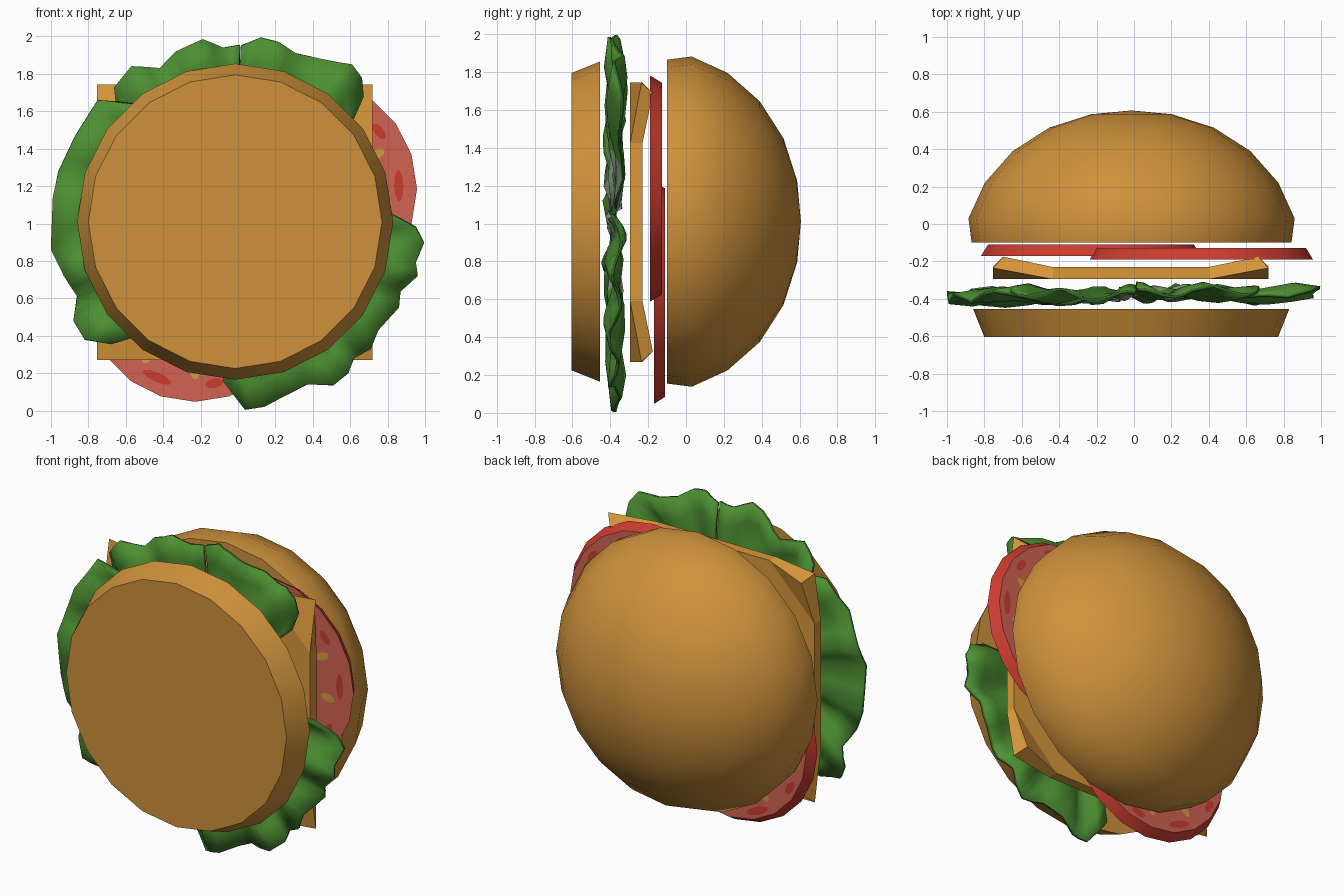
import bpy, bmesh, math
from mathutils import Vector

if "Cube" in bpy.data.objects:
    bpy.data.objects.remove(bpy.data.objects["Cube"])


def mat(name, r, g, b):
    m = bpy.data.materials.new(name)
    m.diffuse_color = (r, g, b, 1)
    m.use_nodes = True
    m.node_tree.nodes["Principled BSDF"].inputs["Base Color"].default_value = m.diffuse_color
    return m


BUN = mat("golden bun", .62, .285, .044)
CHEESE = mat("orange cheese", .69, .31, .042)
FLESH = mat("tomato flesh", .64, .125, .085)
SKIN = mat("tomato skin", .60, .045, .03)
SEED = mat("tomato seed", .68, .33, .053)
GREEN = mat("leaf green", .073, .28, .032)
DARK = mat("leaf edge green", .035, .14, .023)
PALE = mat("leaf rib", .27, .36, .23)


def finish(name, bm, mats, smooth=None, recalc=True):
    if recalc:
        bmesh.ops.recalc_face_normals(bm, faces=bm.faces[:])
    me = bpy.data.meshes.new(name)
    bm.to_mesh(me)
    bm.free()
    for m in mats:
        me.materials.append(m)
    ob = bpy.data.objects.new(name, me)
    bpy.context.collection.objects.link(ob)
    if smooth:
        bpy.ops.object.select_all(action='DESELECT')
        ob.select_set(True)
        bpy.context.view_layer.objects.active = ob
        bpy.ops.object.shade_smooth_by_angle(angle=math.radians(smooth))
    return ob


def lathe(profile, cx, cz, n=20):
    """Closed solid turned around the y axis from (radius, y) points."""
    bm = bmesh.new()
    rings = []
    for r, y in profile:
        k = n if r > 0 else 1
        rings.append([bm.verts.new((cx + r * math.sin(2 * math.pi * i / n), y,
                                    cz + r * math.cos(2 * math.pi * i / n))) for i in range(k)])
    for a, b in zip(rings, rings[1:]):
        for i in range(n):
            j = (i + 1) % n
            if len(b) == 1:
                bm.faces.new((a[i], a[j], b[0]))
            else:
                bm.faces.new((a[i], a[j], b[j], b[i]))
    for ring in (rings[0], rings[-1]):
        if len(ring) > 1:
            bm.faces.new(ring)
    return bm


# Buns
finish("bottom_bun", lathe([(.785, -.605), (.845, -.455)], -.015, 1.01), [BUN], 40)
finish("top_bun", lathe([(.855, -.10), (.872, .03), (.785, .22), (.635, .39),
                         (.44, .515), (.215, .587), (0, .607)], -.013, 1.01), [BUN], 40)


# Tomato slices with jelly pockets and seeds on both faces
def tomato(name, cx, cz, r, y0, y1, turn):
    bm = lathe([(r, y0), (r - .038, y1)], cx, cz)
    bm.normal_update()
    for f in bm.faces:
        f.material_index = 1 if abs(f.normal.y) > .9 else 0
    finish(name, bm, [SKIN, FLESH], 40)
    bm = bmesh.new()

    def spot(rad, ang, half_r, half_t, side, idx):
        ca, sa = math.cos(ang), math.sin(ang)
        y = y0 - .003 if side < 0 else y1 + .003
        vs = []
        for i in range(10):
            t = 2 * math.pi * i / 10
            u, v = rad + half_r * math.cos(t), half_t * math.sin(t)
            vs.append(bm.verts.new((cx + u * ca - v * sa, y, cz + u * sa + v * ca)))
        f = bm.faces.new(vs)
        f.normal_update()
        if f.normal.y * side < 0:
            f.normal_flip()
        f.material_index = idx

    for side in (-1, 1):
        for k in range(10):
            a = math.radians(turn + 36 * k)
            spot(.50, a, .025, .085 if k % 2 == 0 else .05, side, 0)
            spot(.42, a + math.radians(24), .05, .026, side, 1)
    finish(name + "_seeds", bm, [SKIN, SEED], recalc=False)


tomato("tomato_slice_low", -.23, .635, .588, -.17, -.11, 30)
tomato("tomato_slice_high", .36, 1.185, .597, -.19, -.128, 2)

# Cheese: square slab, each corner folded back
bm = bmesh.new()
h, fold = .737, .32
lo, hi = [], []
for sx, sz in ((1, 1), (-1, 1), (-1, -1), (1, -1)):
    first, last = ((h, h - fold), (h - fold, h))
    if sx * sz < 0:
        first, last = last, first
    for (x, z), corner in ((first, 0), ((h, h), 1), (last, 0)):
        c = Vector((-.017 + sx * x, 0, 1.007 + sz * z))
        inset = .055 * corner
        lo.append(bm.verts.new(c + Vector((0, -.295 + .06 * corner, 0))))
        hi.append(bm.verts.new(c + Vector((-sx * inset, -.23 + .055 * corner, -sz * inset))))
for ring in (lo, hi):
    bm.faces.new([v for i, v in enumerate(ring) if i % 3 != 1])
    for k in range(0, 12, 3):
        bm.faces.new(ring[k:k + 3])
for i in range(12):
    j = (i + 1) % 12
    bm.faces.new((lo[i], lo[j], hi[j], hi[i]))
finish("cheese_slice", bm, [CHEESE])


# Lettuce: rippled leaves fanned from the middle to a frilly outline
def leaf(name, outline, base, phase):
    pts = []
    for (x0, z0), (x1, z1) in zip(outline, outline[1:]):
        pts += [(x0, z0), ((x0 + x1) / 2, (z0 + z1) / 2)]
    pts.append(outline[-1])
    bm = bmesh.new()
    steps = (.08, .25, .42, .6, .74, .87, 1)
    rows = []
    for t in steps:
        row = []
        for x, z in pts:
            a = math.atan2(z - 1, x)
            wave = math.sin(16 * a + phase) * .042 * t + .02 * math.sin(9 * t + 5 * a)
            if t == 1:
                wave *= .6
            row.append(bm.verts.new((x * t, base + wave, 1 + (z - 1) * t)))
        rows.append(row)
    for k, (a, b) in enumerate(zip(rows, rows[1:])):
        for i in range(len(pts) - 1):
            f = bm.faces.new((a[i], a[i + 1], b[i + 1], b[i]))
            f.material_index = 1 if steps[k] < .4 else 0
    ob = finish(name, bm, [GREEN, PALE, DARK], 60)
    s = ob.modifiers.new("thickness", 'SOLIDIFY')
    s.thickness = .016
    s.offset = 0
    s.material_offset_rim = 2


leaf("lettuce_left", [(-.56, 1.64), (-.75, 1.66), (-.87, 1.47), (-.96, 1.28), (-.99, 1.14),
                      (-1, .86), (-.93, .72), (-.86, .61), (-.88, .48), (-.82, .38),
                      (-.68, .355), (-.56, .39)], -.39, 0)
leaf("lettuce_top_left", [(-.65, 1.62), (-.66, 1.73), (-.57, 1.84), (-.42, 1.83), (-.33, 1.92),
                          (-.19, 1.985), (-.08, 1.94), (.01, 1.955)], -.375, 1)
leaf("lettuce_top_right", [(.015, 1.95), (.12, 1.995), (.22, 1.97), (.31, 1.91), (.54, 1.86),
                           (.61, 1.85), (.66, 1.78), (.67, 1.68), (.62, 1.56)], -.365, 2)
leaf("lettuce_low_right", [(-.08, .16), (.04, .005), (.14, .02), (.37, .14), (.51, .135),
                           (.59, .2), (.62, .28), (.71, .33), (.75, .43), (.86, .55),
                           (.87, .64), (.96, .72), (.95, .79), (.995, .9), (.95, .98),
                           (.82, 1.05)], -.375, 3)
